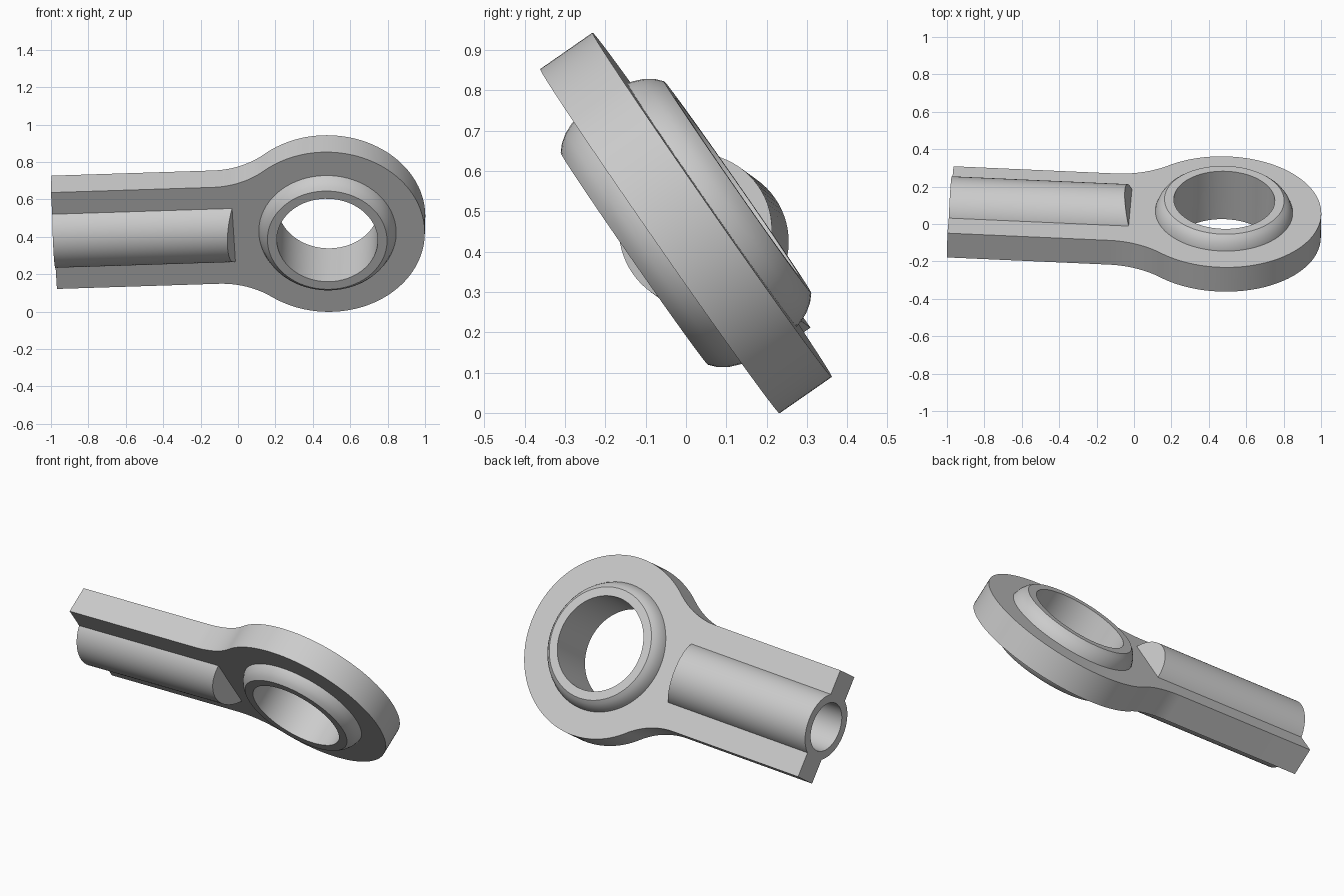
import bpy, bmesh, math
from mathutils import Matrix, Vector

cube = bpy.data.objects.get("Cube")
if cube:
    bpy.data.objects.remove(cube, do_unlink=True)

EYE_R, SHANK_W, HALF_T = 0.52, 0.314, 0.079
SHANK_END, TUBE_END, TUBE_R, BORE_R, BORE_END = -1.465, -0.48, 0.19, 0.14, -0.6
SLOT_W, SEAT_R = 0.165, 0.32

steel = bpy.data.materials.new("grey_steel")
steel.use_nodes = True
steel.diffuse_color = (0.6, 0.6, 0.6, 1)
steel.node_tree.nodes["Principled BSDF"].inputs["Base Color"].default_value = (0.6, 0.6, 0.6, 1)

# Tilted pose shared by all parts
ax = Vector((1.463, -0.065, 0.047)).normalized()
az = ax.cross(Vector((0, -0.57, 0.82))).normalized()
pose = Matrix((ax, az.cross(ax), az)).transposed().to_4x4()
pose.translation = (0.48, 0, 0.471)


def finish(name, bm):
    bmesh.ops.remove_doubles(bm, verts=bm.verts, dist=0.0001)
    bmesh.ops.recalc_face_normals(bm, faces=bm.faces)
    mesh = bpy.data.meshes.new(name)
    bm.to_mesh(mesh)
    bm.free()
    mesh.materials.append(steel)
    obj = bpy.data.objects.new(name, mesh)
    bpy.context.collection.objects.link(obj)
    obj.matrix_world = pose
    bpy.ops.object.select_all(action='DESELECT')
    obj.select_set(True)
    bpy.context.view_layer.objects.active = obj
    bpy.ops.object.shade_smooth_by_angle(angle=math.radians(25))


def lathe(points, closed):
    """Turn (radius, height) points around z."""
    bm = bmesh.new()
    ring = [bm.verts.new((r, 0, z)) for r, z in points]
    pairs = list(zip(ring, ring[1:] + ring[:1]))
    edges = [bm.edges.new(p) for p in (pairs if closed else pairs[:-1])]
    bmesh.ops.spin(bm, geom=ring + edges, cent=(0, 0, 0), axis=(0, 0, 1),
                   angle=2 * math.pi, steps=72)
    bmesh.ops.remove_doubles(bm, verts=bm.verts, dist=0.0001)
    return bm


def arc(cx, cy, r, a0, a1, n):
    return [(cx + r * math.cos(a0 + (a1 - a0) * i / n),
             cy + r * math.sin(a0 + (a1 - a0) * i / n)) for i in range(n + 1)]


# Half plate outline: round eye, tangent fillet, straight shank, bore slot, bearing seat
fx = -0.6
fr = (fx ** 2 + SHANK_W ** 2 - EYE_R ** 2) / (2 * (EYE_R - SHANK_W))
fy = SHANK_W + fr
touch = math.atan2(fy, fx)
half = arc(0, 0, EYE_R, 0, touch, 48)
half += arc(fx, fy, fr, touch - math.pi, -math.pi / 2, 16)[1:]
half += [(SHANK_END, SHANK_W), (SHANK_END, SLOT_W),
         (BORE_END + 0.02, SLOT_W), (BORE_END + 0.02, 0)]
half += arc(0, 0, SEAT_R, math.pi, 0, 48)

# Plate: both mirrored halves, walled everywhere except on the seam
bm = bmesh.new()
for s in (1, -1):
    low, high = [[bm.verts.new((x, s * y, z)) for x, y in half] for z in (-HALF_T, HALF_T)]
    bm.faces.new(low)
    bm.faces.new(high)
    for i in range(len(half)):
        j = (i + 1) % len(half)
        if abs(half[i][1]) + abs(half[j][1]) > 0.0001:
            bm.faces.new((low[i], low[j], high[j], high[i]))
finish("eye_plate", bm)

# Shank tube with a blind bore, its inner end leaning back on both sides of the plate
bm = lathe([(0, BORE_END), (BORE_R, BORE_END), (BORE_R, SHANK_END),
            (TUBE_R, SHANK_END), (TUBE_R, TUBE_END), (0, TUBE_END)], False)
bm.transform(Matrix.Rotation(math.pi / 2, 4, 'Y'))
for v in bm.verts:
    if v.co.x > TUBE_END - 0.01:
        v.co.x -= 0.28 * abs(v.co.z)
finish("shank_tube", bm)

# Bearing collar: rounded ring turned around the eye
side = [(0.27, 0.156), (0.32, 0.156), (0.338, 0.14), (0.354, 0.117), (0.365, 0.09), (0.372, 0.06)]
finish("bearing_collar", lathe(side + [(r, -z) for r, z in reversed(side)], True))
